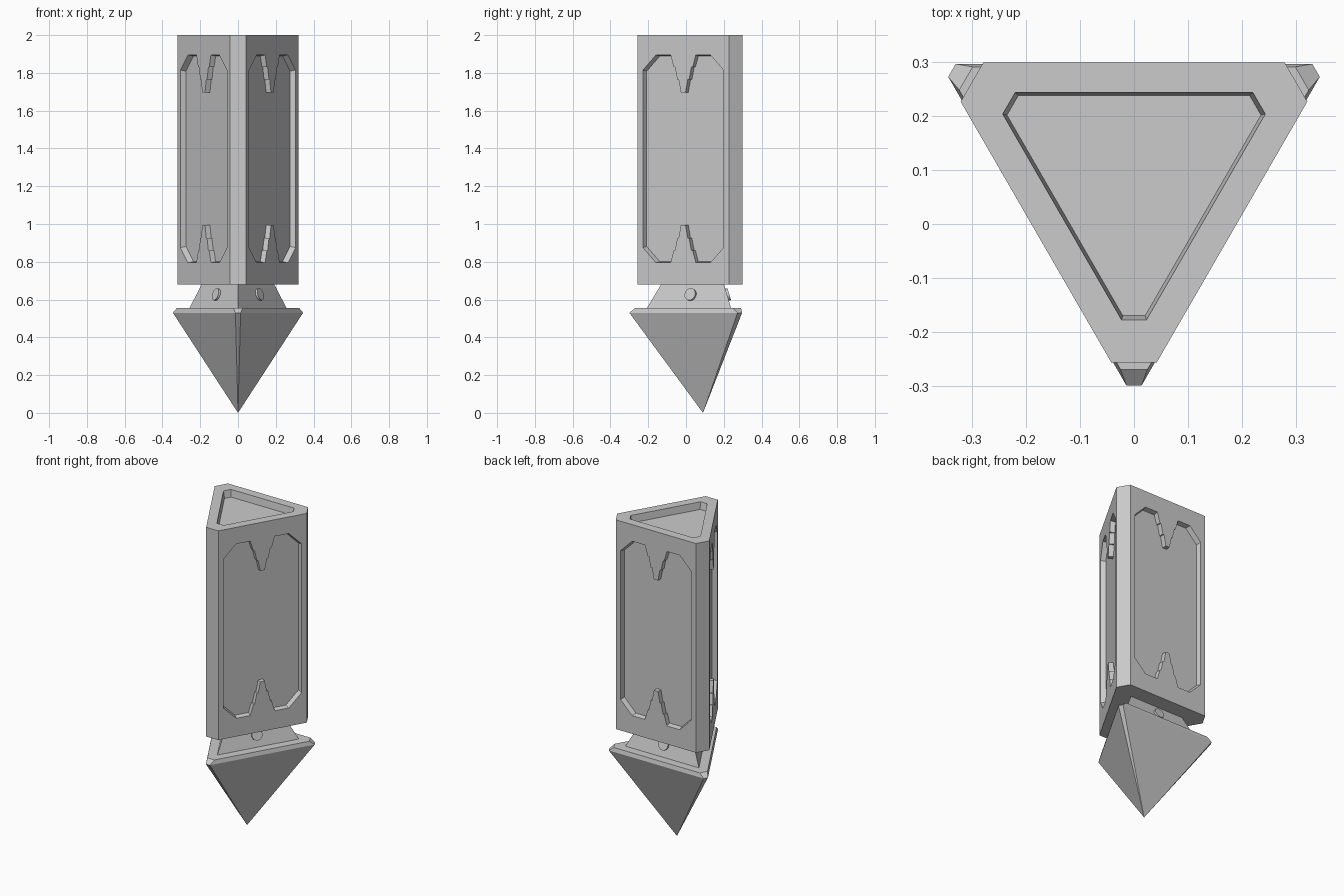
import bpy, bmesh, math
from mathutils import Matrix, Vector

cube = bpy.data.objects.get("Cube")
if cube:
    bpy.data.objects.remove(cube, do_unlink=True)

AXIS_Y = 0.09                      # the three-sided axis of the model
SIDES = {"back": 90, "left": -30, "right": 210}

grey = bpy.data.materials.new("plain_grey")
grey.use_nodes = True
grey.diffuse_color = (0.6, 0.6, 0.6, 1)
grey.node_tree.nodes["Principled BSDF"].inputs["Base Color"].default_value = (0.6, 0.6, 0.6, 1)


def loft(name, rings, matrix=Matrix.Translation((0, AXIS_Y, 0))):
    """Closed solid through rings of (outline, height along local z)."""
    bm = bmesh.new()
    loops = [[bm.verts.new((x, y, h)) for x, y in outline] for outline, h in rings]
    n = len(loops[0])
    for low, high in zip(loops, loops[1:]):
        for i in range(n):
            j = (i + 1) % n
            bm.faces.new((low[i], low[j], high[j], high[i]))
    bm.faces.new(loops[0][::-1])
    bm.faces.new(loops[-1])
    bmesh.ops.remove_doubles(bm, verts=bm.verts, dist=1e-5)
    bmesh.ops.recalc_face_normals(bm, faces=bm.faces)
    bm.transform(matrix)
    mesh = bpy.data.meshes.new(name)
    bm.to_mesh(mesh)
    bm.free()
    mesh.materials.append(grey)
    obj = bpy.data.objects.new(name, mesh)
    bpy.context.collection.objects.link(obj)
    return obj


def triangle(inradius, corner):
    """Triangle outline with corners cut off at a distance from the axis."""
    half = (2 * inradius - corner) * math.tan(math.radians(30))
    points = []
    for deg in (-90, 30, 150):
        a = math.radians(deg)
        for w in (-half, half):
            points.append((corner * math.cos(a) - w * math.sin(a),
                           corner * math.sin(a) + w * math.cos(a)))
    return points


def octagon(w, h, c):
    """Rectangle outline with chamfered corners."""
    return [(w, c - h), (w, h - c), (w - c, h), (c - w, h),
            (-w, h - c), (-w, c - h), (c - w, -h), (w - c, -h)]


def side_frame(deg, distance, z, tilt=0):
    """Local x along the side, y up, z outwards."""
    a = math.radians(deg)
    n = Vector((math.cos(a), math.sin(a), 0))
    u = Vector((-n.y, n.x, 0))
    frame = Matrix((u, (0, 0, 1), n)).transposed().to_4x4()
    origin = Vector((0, AXIS_Y, z)) + n * distance
    return Matrix.Translation(origin) @ frame @ Matrix.Rotation(-tilt, 4, 'X')


def carve(target, cutter):
    cutter.hide_render = True
    mod = target.modifiers.new("recess", 'BOOLEAN')
    mod.operation = 'DIFFERENCE'
    mod.solver = 'EXACT'
    mod.object = cutter
    bpy.context.view_layer.objects.active = target
    bpy.ops.object.modifier_apply(modifier=mod.name)
    bpy.data.objects.remove(cutter, do_unlink=True)


# Inverted pyramid tip with a bevelled upper rim
loft("pointed_base", [(triangle(0, 0), 0),
                      (triangle(0.207, 0.39), 0.53),
                      (triangle(0.2015, 0.36), 0.555)])

# Tapered neck with sharp corners
loft("neck", [(triangle(0.15, 0.30), 0.55), (triangle(0.108, 0.216), 0.69)])

# Main three-sided column with a recess in its top
BODY_R = 0.21
body_outline = triangle(BODY_R, 0.347)
body = loft("column", [(body_outline, 0.68), (body_outline, 2.0)])
carve(body, loft("top_cutter", [(triangle(0.148, 0.26), 1.955),
                                (triangle(0.16, 0.276), 2.045)]))

# Half outline of a stepped tooth: half width, distance from the panel edge
TOOTH = [(0.077, 0), (0.058, 0.065), (0.05, 0.065),
         (0.036, 0.13), (0.028, 0.13), (0.014, 0.2)]
PANEL_Z, PANEL_W, PANEL_H, DEPTH, SLOPE = 1.345, 0.246, 0.55, 0.03, 0.006

for side, deg in SIDES.items():
    frame = side_frame(deg, BODY_R, PANEL_Z)

    # Recessed chamfered panel
    carve(body, loft("panel_cutter", [
        (octagon(PANEL_W + s * SLOPE, PANEL_H + s * SLOPE, 0.08), s * DEPTH)
        for s in (-1, 1)], frame))

    # Stepped teeth pointing in from the upper and lower panel edges
    for end, sign in (("upper", 1), ("lower", -1)):
        half = [(w, sign * (PANEL_H - d)) for w, d in TOOTH]
        outline = half + [(-w, y) for w, y in reversed(half)]
        loft(f"{side}_{end}_tooth", [(outline, -DEPTH - 0.002), (outline, 0)], frame)

    # Round stud on the sloping neck face
    circle = [(0.033 * math.cos(t * math.tau / 16), 0.033 * math.sin(t * math.tau / 16))
              for t in range(16)]
    stud = loft(f"{side}_neck_stud", [(circle, -0.02), (circle, 0.012)],
                side_frame(deg, 0.1275, 0.625, math.atan(0.3)))
    bpy.ops.object.select_all(action='DESELECT')
    stud.select_set(True)
    bpy.context.view_layer.objects.active = stud
    bpy.ops.object.shade_smooth_by_angle(angle=math.radians(30))
